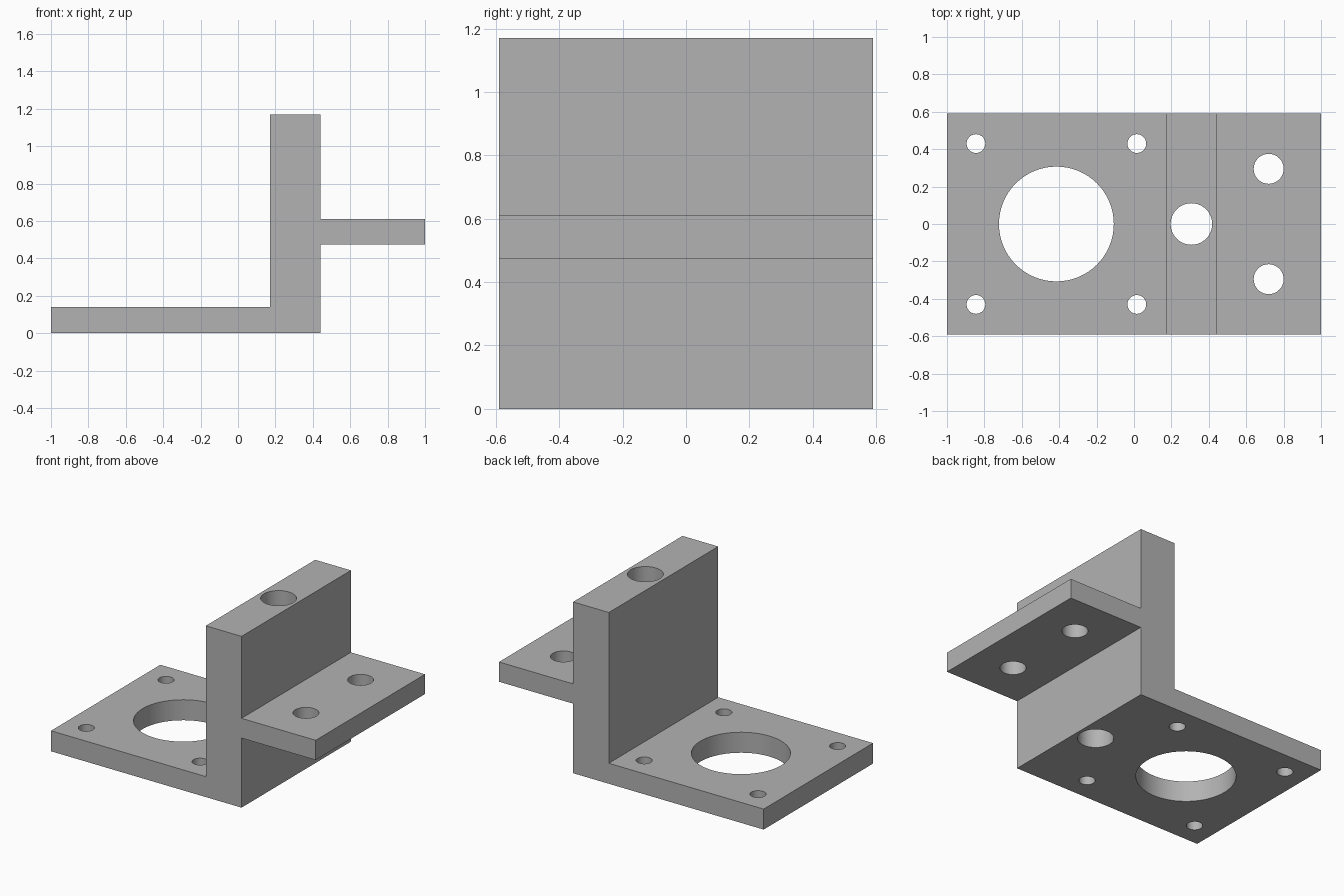
import bpy
import bmesh
import math

cube = bpy.data.objects.get("Cube")
if cube:
    bpy.data.objects.remove(cube, do_unlink=True)

HALF_DEPTH = 0.59

# Single grey finish
grey = bpy.data.materials.new("grey")
grey.use_nodes = True
colour = (0.45, 0.45, 0.45, 1)
grey.diffuse_color = colour
grey.node_tree.nodes["Principled BSDF"].inputs["Base Color"].default_value = colour


def make_object(name, bm):
    bmesh.ops.recalc_face_normals(bm, faces=bm.faces)
    mesh = bpy.data.meshes.new(name)
    bm.to_mesh(mesh)
    bm.free()
    mesh.materials.append(grey)
    obj = bpy.data.objects.new(name, mesh)
    bpy.context.collection.objects.link(obj)
    return obj


# Bracket body: base plate, upright block and side shelf as one profile
profile = [(-1, 0), (0.44, 0), (0.44, 0.475), (1, 0.475), (1, 0.61),
           (0.44, 0.61), (0.44, 1.17), (0.17, 1.17), (0.17, 0.14), (-1, 0.14)]
bm = bmesh.new()
face = bm.faces.new([bm.verts.new((x, -HALF_DEPTH, z)) for x, z in profile])
side = bmesh.ops.extrude_face_region(bm, geom=[face])["geom"]
bmesh.ops.translate(bm, vec=(0, 2 * HALF_DEPTH, 0),
                    verts=[v for v in side if isinstance(v, bmesh.types.BMVert)])
bracket = make_object("mounting_bracket", bm)

# Vertical holes: x, y offset, radius; offset holes are mirrored across y
holes = [(-0.415, 0, 0.307), (0.307, 0, 0.111), (-0.845, 0.43, 0.05),
         (0.015, 0.43, 0.05), (0.72, 0.295, 0.08)]
bm = bmesh.new()
for x, offset, radius in holes:
    for y in {offset, -offset}:
        new = bmesh.ops.create_cone(bm, cap_ends=True, segments=64,
                                    radius1=radius, radius2=radius, depth=2)
        bmesh.ops.translate(bm, verts=new["verts"], vec=(x, y, 0.6))
cutter = make_object("hole_cutters", bm)
cutter.hide_render = True
cutter.hide_set(True)
cutter.display_type = 'WIRE'

# Drill the holes
drill = bracket.modifiers.new("holes", 'BOOLEAN')
drill.operation = 'DIFFERENCE'
drill.solver = 'EXACT'
drill.object = cutter
bpy.ops.object.select_all(action='DESELECT')
bpy.context.view_layer.objects.active = bracket
bracket.select_set(True)
bpy.ops.object.modifier_apply(modifier=drill.name)
bpy.data.objects.remove(cutter, do_unlink=True)

# Round hole walls, crisp edges
bpy.ops.object.shade_smooth_by_angle(angle=math.radians(30))
